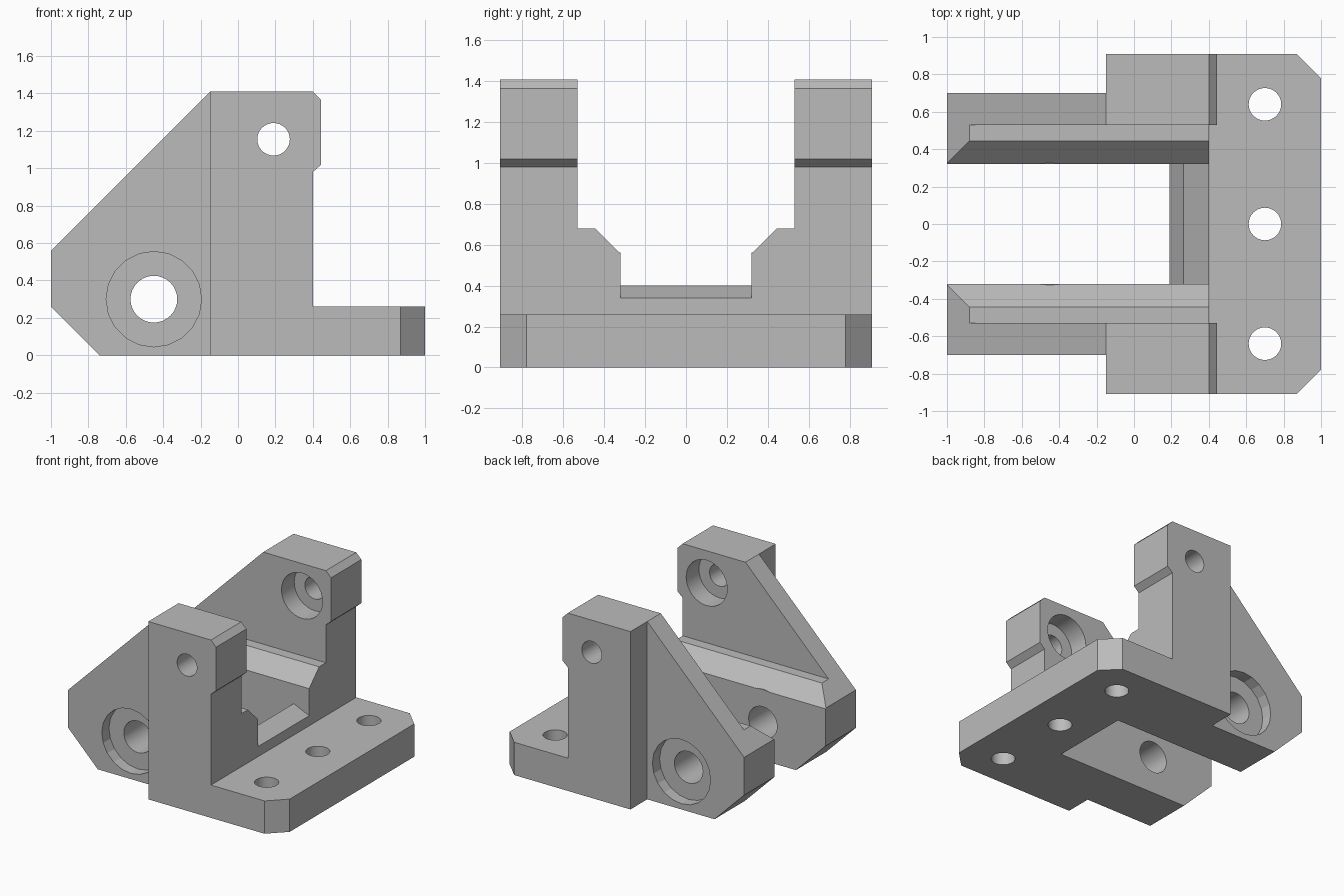
import bpy, bmesh, math
from mathutils import Vector

old = bpy.data.objects.get("Cube")
if old:
    bpy.data.objects.remove(old, do_unlink=True)

grey = bpy.data.materials.new("plain grey")
grey.use_nodes = True
grey.diffuse_color = (0.5, 0.5, 0.5, 1)
grey.node_tree.nodes["Principled BSDF"].inputs["Base Color"].default_value = (0.5, 0.5, 0.5, 1)


def prism(name, profile, axis, lo, hi):
    """Extrude a 2D profile along an axis; the profile uses the other two axes in order."""
    lo, hi = min(lo, hi), max(lo, hi)
    bm = bmesh.new()
    verts = []
    for a, b in profile:
        co = [a, b]
        co.insert("xyz".index(axis), lo)
        verts.append(bm.verts.new(co))
    face = bm.faces.new(verts)
    out = bmesh.ops.extrude_face_region(bm, geom=[face])
    shift = Vector([hi - lo if c == axis else 0 for c in "xyz"])
    moved = [v for v in out["geom"] if isinstance(v, bmesh.types.BMVert)]
    bmesh.ops.translate(bm, verts=moved, vec=shift)
    bmesh.ops.recalc_face_normals(bm, faces=bm.faces)
    mesh = bpy.data.meshes.new(name)
    bm.to_mesh(mesh)
    bm.free()
    mesh.materials.append(grey)
    obj = bpy.data.objects.new(name, mesh)
    bpy.context.collection.objects.link(obj)
    return obj


def rod(name, center, radius, axis, lo, hi, sides=32):
    turns = [2 * math.pi * i / sides for i in range(sides)]
    ring = [(center[0] + radius * math.cos(t), center[1] + radius * math.sin(t)) for t in turns]
    return prism(name, ring, axis, lo, hi)


def combine(target, tool, operation):
    """Apply a boolean and remove the tool object."""
    mod = target.modifiers.new("boolean", "BOOLEAN")
    mod.operation, mod.solver, mod.object = operation, "EXACT", tool
    bpy.context.view_layer.objects.active = target
    bpy.ops.object.modifier_apply(modifier=mod.name)
    bpy.data.objects.remove(tool, do_unlink=True)


# Mounting flange with clipped outer corners
half = [(0.42, 0.32), (0.2, 0.32), (0.2, 0.91), (0.87, 0.91), (1, 0.78)]
plan = half + [(x, -y) for x, y in reversed(half)]
body = prism("bracket", plan, "z", 0, 0.26)

# Sloped bridge between the two sides
bridge = [(0.42, 0), (0.5, 0), (0.5, 0.26), (0.4, 0.26), (0.4, 0.34), (0.265, 0.4), (0.19, 0.23)]
combine(body, prism("bridge", bridge, "y", -0.4, 0.4), "UNION")

arm_outline = [(-0.74, 0), (0.4, 0), (0.4, 1.41), (-0.15, 1.41), (-1, 0.56), (-1, 0.26)]
rail_section = [(0.32, 0), (0.7, 0), (0.7, 1.41), (0.53, 1.41), (0.53, 0.68), (0.445, 0.68), (0.32, 0.555)]
pillar_outline = [(-0.15, 0), (0.4, 0), (0.4, 0.98), (0.445, 1.02), (0.445, 1.365), (0.4, 1.41), (-0.15, 1.41)]
pivot, bolt = (-0.45, 0.3), (0.19, 1.155)

for s in (-1, 1):
    # Arm with inner chamfered rail, trimmed to the side outline
    arm = prism("arm", [(s * y, z) for y, z in rail_section], "x", -1.1, 0.4)
    combine(arm, prism("outline", arm_outline, "y", s * 0.2, s * 0.8), "INTERSECT")
    combine(arm, rod("boss", pivot, 0.262, "y", s * 0.32, s * 0.5), "UNION")
    # Upright pillar
    combine(arm, prism("pillar", pillar_outline, "y", s * 0.53, s * 0.91), "UNION")
    combine(body, arm, "UNION")
    # Pivot hole with outer recess, bolt hole with inner counterbore
    combine(body, rod("pivot_recess", pivot, 0.255, "y", s * 0.61, s * 0.8, 20), "DIFFERENCE")
    combine(body, rod("pivot_hole", pivot, 0.125, "y", s * 0.2, s * 0.8), "DIFFERENCE")
    combine(body, rod("bolt_counterbore", bolt, 0.18, "y", s * 0.45, s * 0.69), "DIFFERENCE")
    combine(body, rod("bolt_hole", bolt, 0.087, "y", s * 0.45, s), "DIFFERENCE")

# Row of flange holes
for y in (-0.64, 0, 0.64):
    combine(body, rod("flange_hole", (0.7, y), 0.087, "z", -0.1, 0.4), "DIFFERENCE")

# Keep a single material and smooth only the round walls
body.data.materials.clear()
body.data.materials.append(grey)
for poly in body.data.polygons:
    poly.material_index = 0
bpy.ops.object.select_all(action="DESELECT")
body.select_set(True)
bpy.context.view_layer.objects.active = body
bpy.ops.object.shade_smooth_by_angle(angle=math.radians(15))
